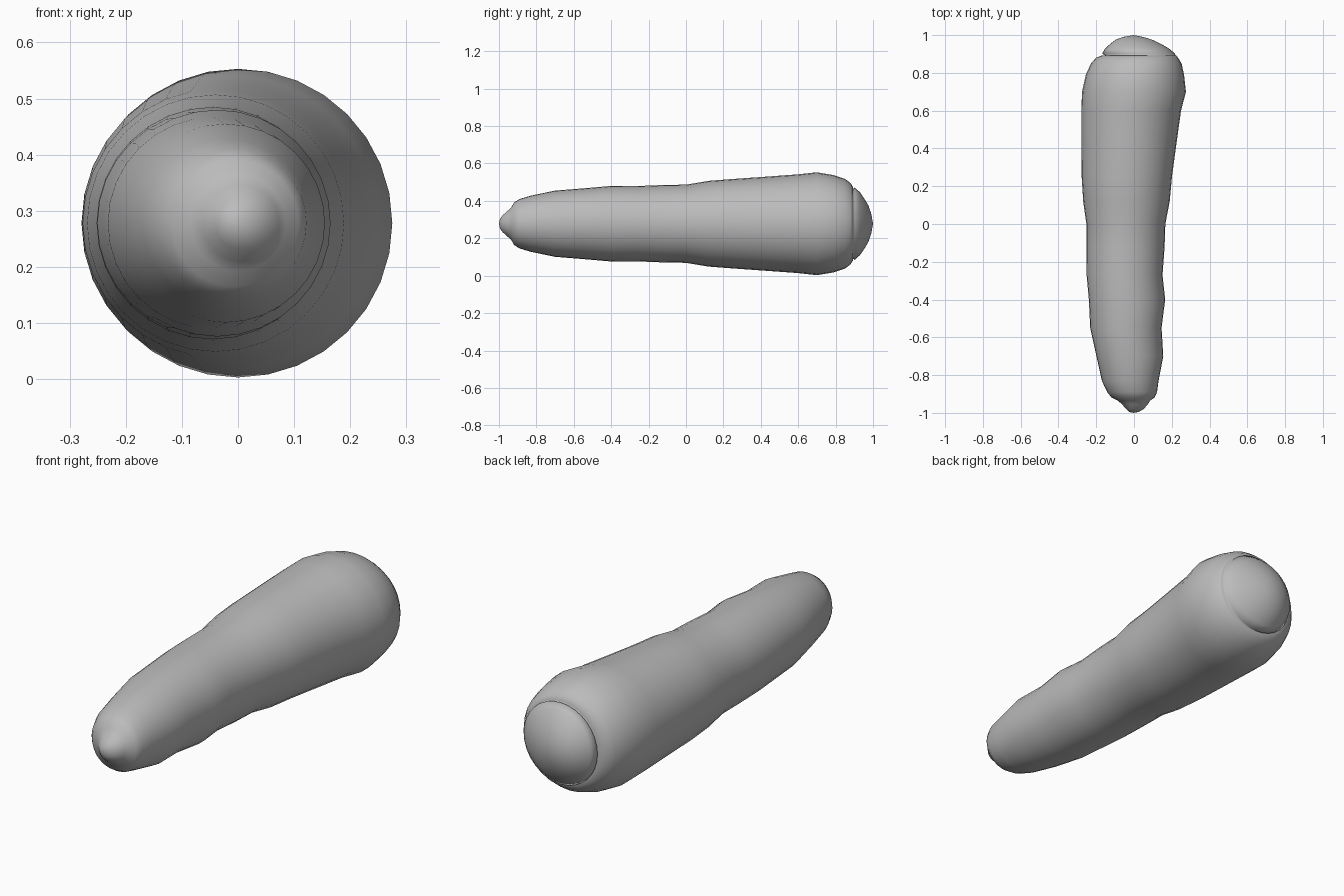
import bpy, bmesh
from math import cos, sin, tau

cube = bpy.data.objects.get("Cube")
if cube:
    bpy.data.objects.remove(cube)

SIDES = 32
AXIS_Z = 0.278

# Round cross-sections from the front tip to the back: (y, centre x, radius)
SECTIONS = [
    (-0.995, 0.00, 0.025), (-0.98, 0.005, 0.046), (-0.955, 0.005, 0.068),
    (-0.935, 0.00, 0.085), (-0.92, -0.005, 0.113), (-0.89, -0.01, 0.132),
    (-0.83, -0.02, 0.150), (-0.70, -0.022, 0.177), (-0.55, -0.043, 0.189),
    (-0.40, -0.037, 0.202), (-0.27, -0.05, 0.201), (-0.12, -0.045, 0.207),
    (0.0, -0.043, 0.209), (0.12, -0.04, 0.229), (0.25, -0.038, 0.239),
    (0.42, -0.027, 0.251), (0.60, -0.015, 0.264), (0.70, 0.0, 0.275),
    (0.79, 0.005, 0.260), (0.85, 0.012, 0.240), (0.88, 0.016, 0.217),
    (0.893, 0.028, 0.196), (0.892, 0.034, 0.186), (0.902, 0.024, 0.193),
    (0.93, 0.016, 0.168), (0.955, 0.008, 0.132), (0.975, 0.0, 0.098),
    (0.99, -0.005, 0.055),
]

grey = bpy.data.materials.new("plain_grey")
grey.use_nodes = True
grey.diffuse_color = (0.5, 0.5, 0.5, 1)
grey.node_tree.nodes["Principled BSDF"].inputs["Base Color"].default_value = (0.5, 0.5, 0.5, 1)

# Loft the sections into one tapering body
bm = bmesh.new()
rings = []
for y, cx, r in SECTIONS:
    rings.append([bm.verts.new((cx + r * cos(tau * i / SIDES), y,
                                AXIS_Z + r * sin(tau * i / SIDES)))
                  for i in range(SIDES)])
for a, b in zip(rings, rings[1:]):
    for i in range(SIDES):
        j = (i + 1) % SIDES
        bm.faces.new((a[i], a[j], b[j], b[i]))

# Close both ends with a shallow point
for ring, y in ((rings[0], -1.0), (rings[-1], 1.0)):
    tip = bm.verts.new((-0.003, y, AXIS_Z))
    for i in range(SIDES):
        bm.faces.new((ring[i], ring[(i + 1) % SIDES], tip))

bmesh.ops.recalc_face_normals(bm, faces=bm.faces)
for face in bm.faces:
    face.smooth = True
mesh = bpy.data.meshes.new("tapered_body")
bm.to_mesh(mesh)
bm.free()
mesh.materials.append(grey)
body = bpy.data.objects.new("tapered_body", mesh)
bpy.context.collection.objects.link(body)
